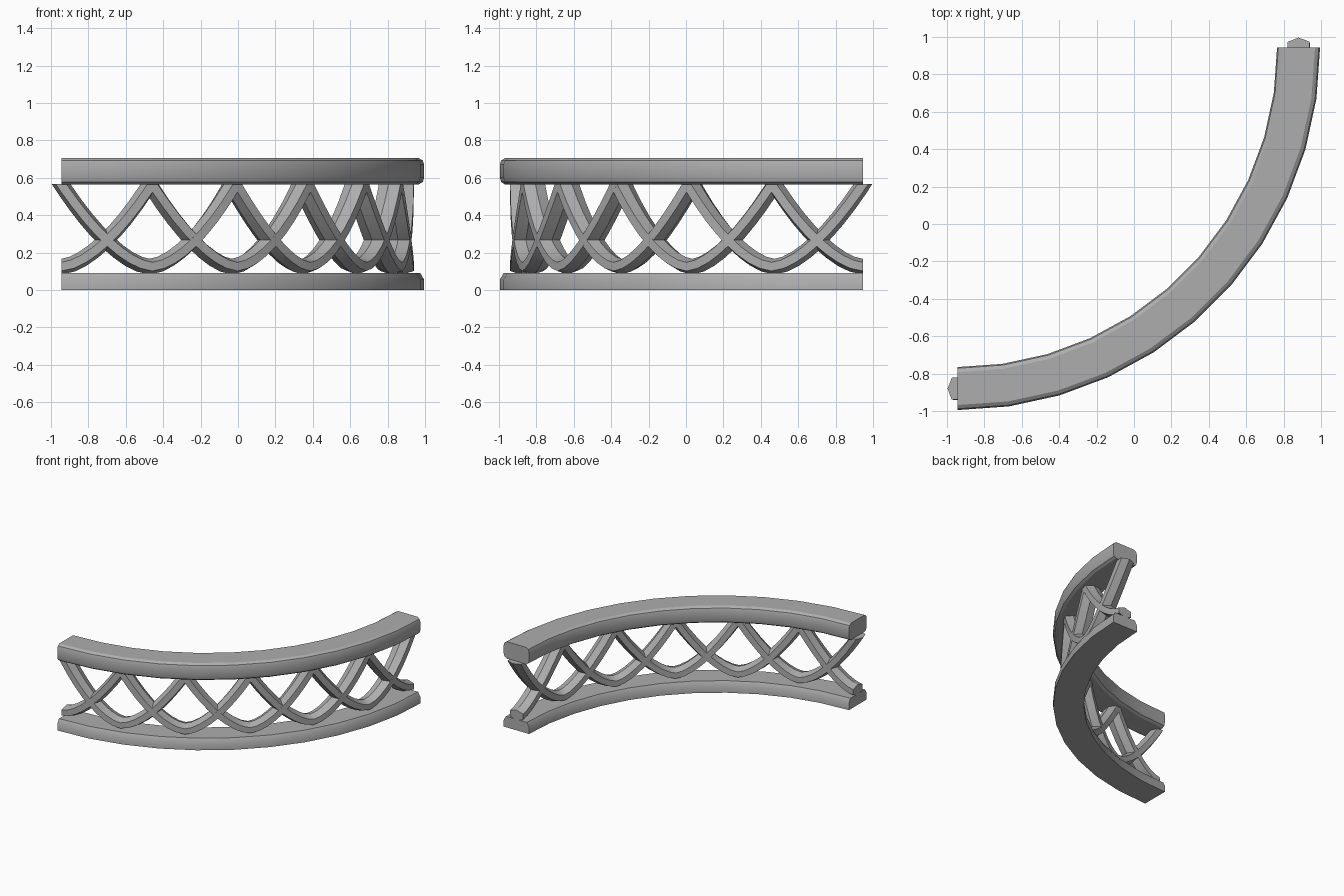
import bpy, bmesh, math
from mathutils import Vector

if "Cube" in bpy.data.objects:
    bpy.data.objects.remove(bpy.data.objects["Cube"])

CENTRE = (-0.945, 0.945)   # centre of the quarter arc
R_MID = 1.825
TOP_CUT = 0.568

grey = bpy.data.materials.new("stone grey")
grey.diffuse_color = (0.42, 0.42, 0.42, 1)
grey.use_nodes = True
grey.node_tree.nodes["Principled BSDF"].inputs["Base Color"].default_value = grey.diffuse_color


def polar(r, deg, z):
    a = math.radians(deg)
    return Vector((CENTRE[0] + r * math.sin(a), CENTRE[1] - r * math.cos(a), z))


def loft(name, rings, cut_z=None):
    """Skin a list of equal rings into a capped solid."""
    bm = bmesh.new()
    rows = [[bm.verts.new(p) for p in ring] for ring in rings]
    n = len(rows[0])
    for a, b in zip(rows, rows[1:]):
        for i in range(n):
            j = (i + 1) % n
            bm.faces.new((a[i], a[j], b[j], b[i]))
    bm.faces.new(rows[0])
    bm.faces.new(rows[-1])
    if cut_z is not None:
        res = bmesh.ops.bisect_plane(
            bm, geom=bm.verts[:] + bm.edges[:] + bm.faces[:],
            plane_co=(0, 0, cut_z), plane_no=(0, 0, 1), clear_outer=True)
        edges = [e for e in res["geom_cut"] if isinstance(e, bmesh.types.BMEdge)]
        bmesh.ops.holes_fill(bm, edges=edges, sides=0)
    bmesh.ops.recalc_face_normals(bm, faces=bm.faces[:])
    me = bpy.data.meshes.new(name)
    bm.to_mesh(me)
    bm.free()
    me.materials.append(grey)
    ob = bpy.data.objects.new(name, me)
    bpy.context.collection.objects.link(ob)
    bpy.ops.object.select_all(action='DESELECT')
    ob.select_set(True)
    bpy.context.view_layer.objects.active = ob
    bpy.ops.object.shade_smooth_by_angle(angle=math.radians(32))
    return ob


def arc_sweep(name, profile, segments=11):
    """Sweep a (radial offset, height) profile along the quarter arc."""
    loft(name, [[polar(R_MID + u, 90 * s / segments, z) for u, z in profile]
                for s in range(segments + 1)])


# Handrail with softened corners
corner = [(0.115, 0.600), (0.108, 0.578), (0.088, 0.565)]
lower = corner + [(-u, z) for u, z in reversed(corner)]
upper = [(u, 1.27 - z) for u, z in reversed(lower)]
arc_sweep("handrail", lower + upper)

# Base rail with bevelled top edges
arc_sweep("base_rail", [(0.115, 0), (0.115, 0.055), (0.095, 0.09),
                        (-0.095, 0.09), (-0.115, 0.055), (-0.115, 0)])

# Interlaced U-shaped strands, hexagonal in section
HEX = [(0.06, -0.023), (0.06, 0.023), (0, 0.042),
       (-0.06, 0.023), (-0.06, -0.023), (0, -0.042)]
SPAN = 15.0
ARC = R_MID * math.radians(SPAN)


def strand(k, steps=10, reach=1.2):
    rings = []
    for i in range(-steps, steps + 1):
        if (k == 0 and i < 0) or (k == 6 and i > 0):
            continue
        t = reach * i / steps
        z = 0.125 + 0.44 * abs(t) ** 1.65
        slope = math.copysign(0.44 * 1.65 * abs(t) ** 0.65, t) / ARC
        length = math.hypot(1, slope)
        ring = []
        for u, v in HEX:
            along = t * SPAN - math.degrees(v * slope / length / R_MID)
            ring.append(polar(R_MID + u, k * SPAN + along, z + v / length))
        rings.append(ring)
    loft("lattice_strand_%d" % k, rings, TOP_CUT)


for k in range(7):
    strand(k)
